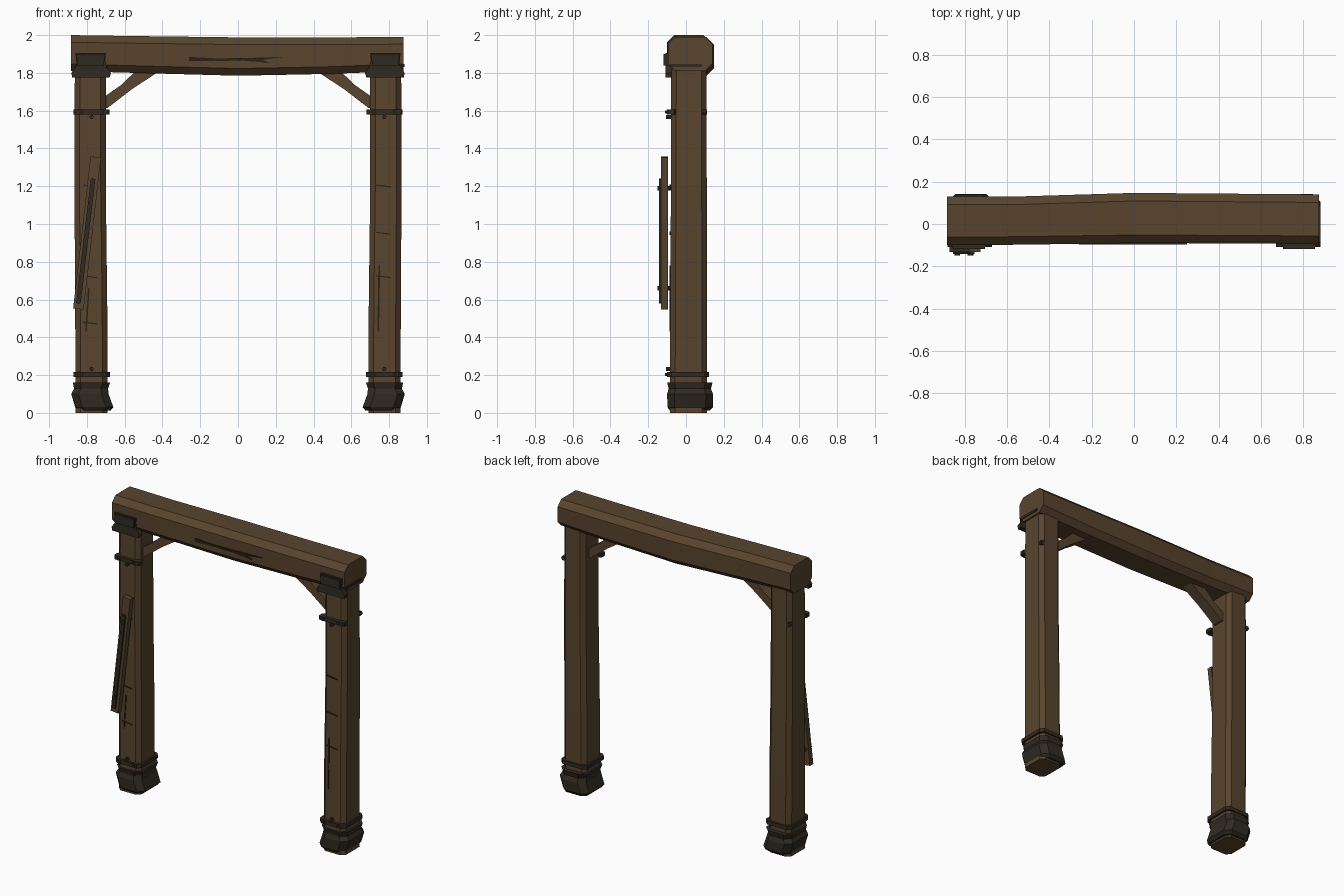
import bpy, bmesh, math
from mathutils import Vector

cube = bpy.data.objects.get("Cube")
if cube:
    bpy.data.objects.remove(cube, do_unlink=True)


def material(name, rgb):
    m = bpy.data.materials.new(name)
    m.use_nodes = True
    m.diffuse_color = (*rgb, 1)
    m.node_tree.nodes["Principled BSDF"].inputs["Base Color"].default_value = (*rgb, 1)
    return m


WOOD = material("brown wood", (0.098, 0.058, 0.027))
IRON = material("dark iron", (0.030, 0.024, 0.016))
CRACK = material("dark crack", (0.022, 0.015, 0.009))


def skin(name, mat, rings):
    """Join equal-length rings of points into a closed solid."""
    bm = bmesh.new()
    loops = [[bm.verts.new(p) for p in ring] for ring in rings]
    n = len(loops[0])
    for a, b in zip(loops, loops[1:]):
        for i in range(n):
            bm.faces.new((a[i], a[(i + 1) % n], b[(i + 1) % n], b[i]))
    bm.faces.new(loops[0])
    bm.faces.new(loops[-1])
    bmesh.ops.recalc_face_normals(bm, faces=bm.faces)
    me = bpy.data.meshes.new(name)
    bm.to_mesh(me)
    bm.free()
    me.materials.append(mat)
    ob = bpy.data.objects.new(name, me)
    bpy.context.collection.objects.link(ob)
    return ob


def timber(name, mat, stations, chamfer, place):
    """Loft chamfered rectangles (t, a0, a1, b0, b1) along an axis."""
    c = chamfer
    rings = []
    for t, a0, a1, b0, b1 in stations:
        ring = [(a0 + c, b0), (a1 - c, b0), (a1, b0 + c), (a1, b1 - c),
                (a1 - c, b1), (a0 + c, b1), (a0, b1 - c), (a0, b0 + c)]
        rings.append([place(t, a, b) for a, b in ring])
    return skin(name, mat, rings)


def prism(name, mat, outline, y0, y1, s=1):
    """Extrude an x-z outline between two depths."""
    return skin(name, mat, [[(s * x, y, z) for x, z in outline] for y in (y0, y1)])


def bar(name, mat, start, end, width, y0, y1, s=1):
    """Straight strip between two x-z points."""
    p, q = Vector(start), Vector(end)
    d = (q - p).normalized()
    n = Vector((-d.y, d.x)) * width / 2
    return prism(name, mat, [p - n, q - n, q + n, p + n], y0, y1, s)


def bolt(name, x, y, z, radius=0.013, length=0.03):
    ring = [(x + radius * math.cos(i * math.pi / 3), z + radius * math.sin(i * math.pi / 3))
            for i in range(6)]
    return prism(name, IRON, ring, y - length / 2, y + length / 2)


# Slightly warped top beam
timber("top_beam", WOOD, [
    (-0.885, -0.10, 0.13, 1.81, 2.0),
    (-0.55, -0.098, 0.13, 1.80, 1.995),
    (0.0, -0.09, 0.147, 1.785, 1.988),
    (0.5, -0.092, 0.143, 1.795, 1.988),
    (0.875, -0.095, 0.14, 1.81, 1.99),
], 0.038, lambda t, a, b: (t, a, b))
prism("beam_crack", CRACK, [(-0.26, 1.885), (-0.12, 1.877), (0.02, 1.878), (0.25, 1.885),
                            (0.13, 1.869), (0.17, 1.852), (0.03, 1.865), (-0.26, 1.862)],
      -0.098, -0.085)
bar("beam_end_slot", IRON, (0.870, 1.84), (0.881, 1.84), 0.016, -0.085, 0.085)

for s, side in ((-1, "right"), (1, "left")):
    def upright(t, a, b, s=s):
        return (s * a, b, t)

    # Post
    timber(side + "_post", WOOD, [
        (0.0, 0.69, 0.86, -0.085, 0.112),
        (0.55, 0.692, 0.862, -0.083, 0.112),
        (1.2, 0.70, 0.866, -0.080, 0.110),
        (1.83, 0.70, 0.864, -0.078, 0.108),
    ], 0.027, upright)

    # Flared iron shoe
    timber(side + "_shoe", IRON, [
        (0.012, 0.675, 0.85, -0.085, 0.125),
        (0.03, 0.660, 0.862, -0.098, 0.142),
        (0.10, 0.685, 0.883, -0.100, 0.143),
        (0.128, 0.688, 0.868, -0.092, 0.132),
        (0.16, 0.678, 0.874, -0.100, 0.140),
    ], 0.038, upright)

    # Lower band goes all the way round, upper strap only grips the front
    timber(side + "_lower_band", IRON, [(z, 0.678, 0.872, -0.10, 0.122) for z in (0.19, 0.216)],
           0.022, upright)
    timber(side + "_upper_strap", IRON, [(z, 0.68, 0.872, -0.10, -0.052) for z in (1.58, 1.606)],
           0.008, upright)
    for z in (0.203, 1.593):
        for x in (0.72, 0.83):
            bolt(side + "_band_bolt", s * x, -0.1, z, 0.010, 0.02)
    for z in (0.232, 1.567):
        bolt(side + "_post_bolt", s * 0.775, -0.09, z, 0.012, 0.03)
    bolt(side + "_back_bolt", s * 0.853, 0.098, 1.593, 0.016, 0.024)

    # Iron bracket holding the beam
    prism(side + "_bracket", IRON, [(0.86, 1.905), (0.70, 1.905), (0.703, 1.87), (0.695, 1.83),
                                    (0.672, 1.80), (0.68, 1.776), (0.878, 1.776),
                                    (0.882, 1.80), (0.855, 1.84)], -0.108, -0.075, s)
    prism(side + "_bracket_ridge", IRON, [(0.855, 1.90), (0.705, 1.90), (0.71, 1.84),
                                          (0.85, 1.84)], -0.119, -0.105, s)

    # Diagonal brace
    prism(side + "_brace", WOOD, [(0.71, 1.615), (0.69, 1.615), (0.56, 1.715), (0.43, 1.80),
                                  (0.43, 1.83), (0.52, 1.83), (0.62, 1.735), (0.71, 1.672)],
          -0.03, 0.05, s)

# Leaning plank with an iron strip
bar("plank", WOOD, (-0.845, 0.55), (-0.753, 1.355), 0.056, -0.132, -0.096)
bar("plank_strip", IRON, (-0.845, 0.58), (-0.767, 1.24), 0.024, -0.143, -0.128)
for x, z in ((-0.836, 0.66), (-0.773, 1.19)):
    bolt("plank_bolt", x, -0.135, z, 0.014, 0.03)
    bolt("plank_spacer", x, -0.09, z, 0.014, 0.03)

# Thin cracks in the posts
for z in (1.2, 0.95, 0.72):
    bar("left_post_crack", CRACK, (0.73, z + 0.006), (0.81, z - 0.004), 0.006, -0.087, -0.078)
bar("left_post_split", CRACK, (0.742, 0.43), (0.748, 0.78), 0.009, -0.087, -0.078)
for z in (1.2, 0.72, 0.475):
    bar("right_post_crack", CRACK, (-0.82, z + 0.006), (-0.745, z - 0.004), 0.006, -0.087, -0.078)
bar("right_post_split", CRACK, (-0.805, 0.43), (-0.79, 0.66), 0.008, -0.087, -0.078)
